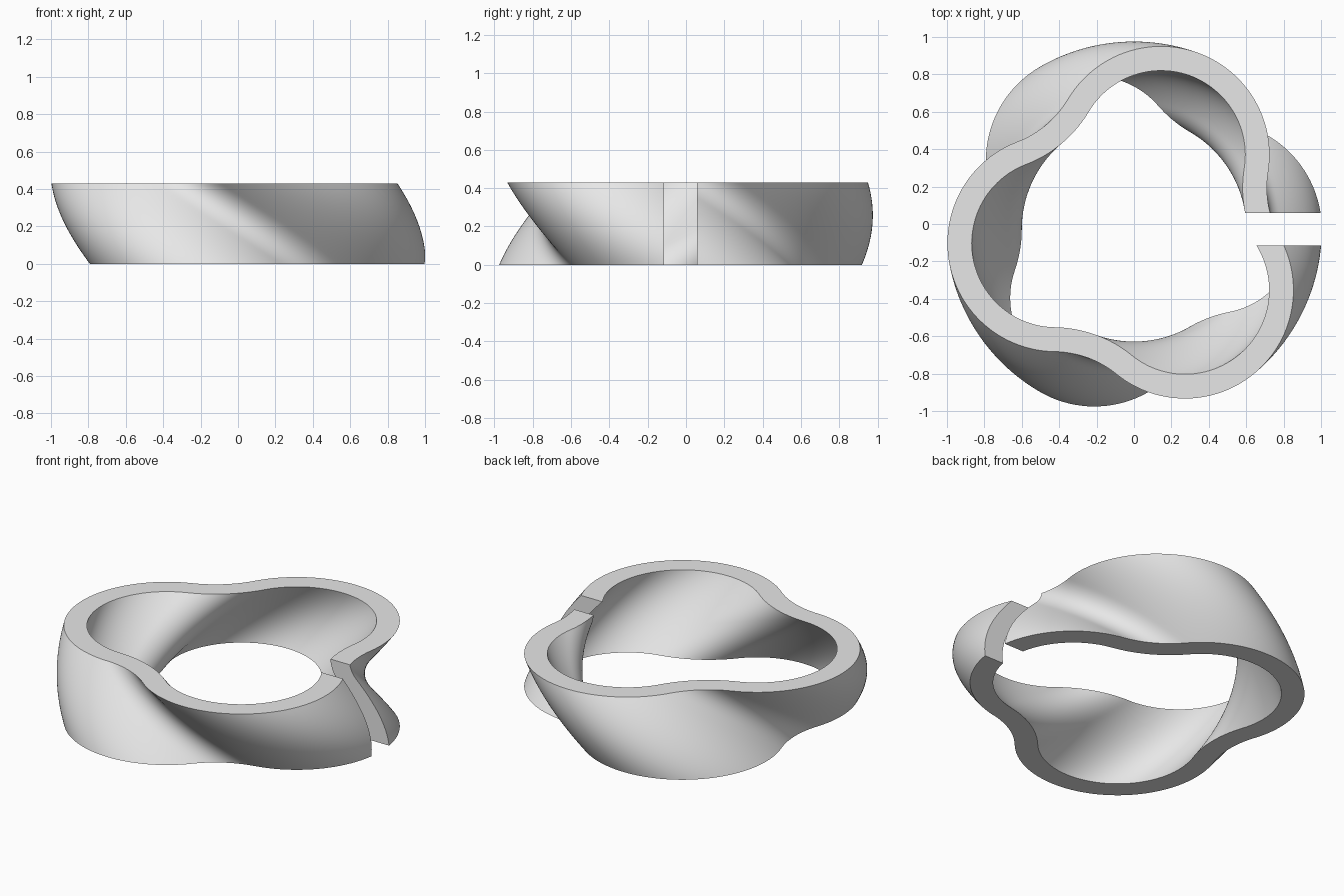
import bpy
import bmesh
from math import cos, sin, radians, atan2, hypot
from mathutils import Vector, Matrix

HEIGHT, TWIST, LAYERS = 0.43, radians(-50), 32
CENTRE_Y = -0.0285
LOBE_DIST, LOBE_R = 0.424, 0.58      # convex arcs
VALLEY_DIST = 1.27                   # concave arcs between them
WALL, GAP = 0.13, 0.174

old = bpy.data.objects.get("Cube")
if old:
    bpy.data.objects.remove(old, do_unlink=True)


def arc(centre, radius, start, end, steps):
    """Points along an arc, leaving out the last one."""
    angles = [start + (end - start) * i / steps for i in range(steps)]
    return [centre + radius * Vector((cos(a), sin(a))) for a in angles]


def trefoil(inset):
    """Closed outline of three lobes joined by tangent concave arcs."""
    lobe = Vector((LOBE_DIST, 0))
    valley = VALLEY_DIST * Vector((cos(radians(60)), sin(radians(60))))
    d = valley - lobe
    turn = atan2(d.y, d.x)
    valley_r = hypot(d.x, d.y) - LOBE_R
    side = radians(180)
    part = arc(lobe, LOBE_R - inset, -turn, turn, 48)
    part += arc(valley, valley_r + inset, turn + side,
                radians(120) - turn + side, 18)
    return [Matrix.Rotation(radians(120 * k), 2) @ p
            for k in range(3) for p in part]


# Twisted wall: outer and inner outlines swept upward
bm = bmesh.new()
outlines = [trefoil(0), trefoil(WALL)]
rings = []
for layer in range(LAYERS + 1):
    t = layer / LAYERS
    spin = Matrix.Rotation(TWIST * t, 2)
    rings.append([[bm.verts.new((*(spin @ p), HEIGHT * t)) for p in line]
                  for line in outlines])


def bridge(a, b):
    n = len(a)
    for i in range(n):
        j = (i + 1) % n
        bm.faces.new((a[i], a[j], b[j], b[i]))


for low, high in zip(rings, rings[1:]):
    bridge(low[0], high[0])
    bridge(high[1], low[1])
bridge(rings[0][1], rings[0][0])
bridge(rings[-1][0], rings[-1][1])
bmesh.ops.recalc_face_normals(bm, faces=bm.faces)

mesh = bpy.data.meshes.new("twisted_ring")
bm.to_mesh(mesh)
bm.free()
ring = bpy.data.objects.new("twisted_ring", mesh)
bpy.context.collection.objects.link(ring)
ring.location.y = CENTRE_Y

grey = bpy.data.materials.new("light_grey")
grey.use_nodes = True
colour = (0.8, 0.8, 0.8, 1)
grey.diffuse_color = colour
grey.node_tree.nodes["Principled BSDF"].inputs["Base Color"].default_value = colour
mesh.materials.append(grey)

# Straight gap through the wall on the left side
bpy.ops.mesh.primitive_cube_add(size=1, location=(0.8, CENTRE_Y, HEIGHT / 2))
cutter = bpy.context.object
cutter.name = "gap_cutter"
cutter.scale = (0.8, GAP, 1)
cutter.hide_render = True
cutter.data.materials.append(grey)

cut = ring.modifiers.new("gap", 'BOOLEAN')
cut.operation = 'DIFFERENCE'
cut.solver = 'EXACT'
cut.object = cutter
bpy.ops.object.select_all(action='DESELECT')
ring.select_set(True)
bpy.context.view_layer.objects.active = ring
bpy.ops.object.modifier_apply(modifier=cut.name)
bpy.data.objects.remove(cutter, do_unlink=True)
bpy.ops.object.shade_smooth_by_angle(angle=radians(30))
